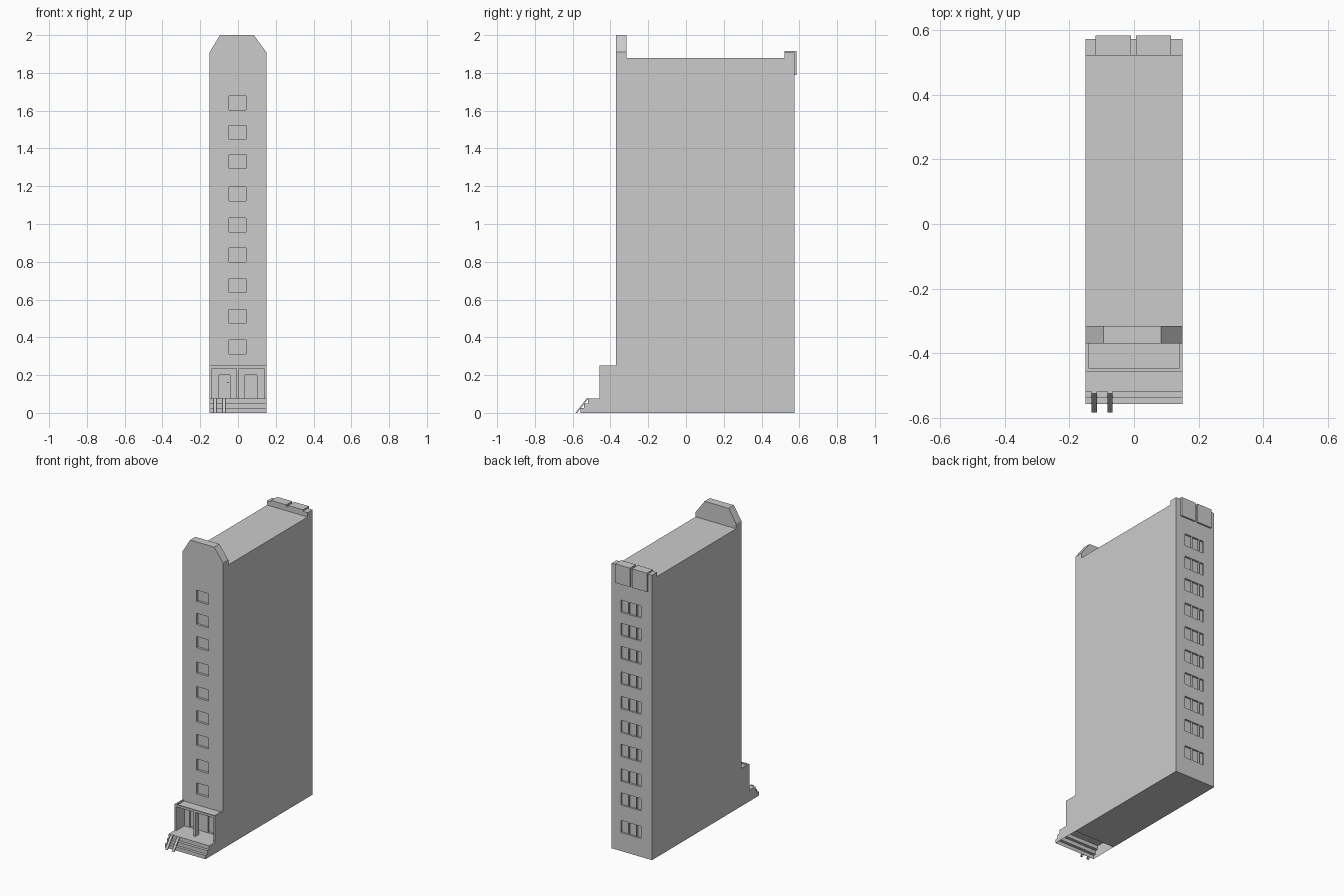
import bpy, bmesh

if "Cube" in bpy.data.objects:
    bpy.data.objects.remove(bpy.data.objects["Cube"])

FRONT, BACK, HALF = -0.371, 0.574, 0.15


def add_box(bm, x0, x1, y0, y1, z0, z1):
    v = [bm.verts.new((x, y, z)) for x in (x0, x1) for y in (y0, y1) for z in (z0, z1)]
    for f in ((0, 1, 3, 2), (4, 6, 7, 5), (0, 4, 5, 1), (2, 3, 7, 6), (0, 2, 6, 4), (1, 5, 7, 3)):
        bm.faces.new([v[i] for i in f])


def finish(name, bm):
    bmesh.ops.recalc_face_normals(bm, faces=bm.faces[:])
    me = bpy.data.meshes.new(name)
    bm.to_mesh(me)
    bm.free()
    ob = bpy.data.objects.new(name, me)
    bpy.context.collection.objects.link(ob)
    return ob


def boxes(name, *dims):
    bm = bmesh.new()
    for d in dims:
        add_box(bm, *d)
    return finish(name, bm)


def prism(name, profile, axis, a, b, open_bottom=False):
    """Extrude a 2D profile: axis 'y' takes (x, z) points, axis 'x' takes (y, z)."""
    bm = bmesh.new()
    place = (lambda p, t: (p[0], t, p[1])) if axis == 'y' else (lambda p, t: (t, p[0], p[1]))
    r0 = [bm.verts.new(place(p, a)) for p in profile]
    r1 = [bm.verts.new(place(p, b)) for p in profile]
    bm.faces.new(r0)
    bm.faces.new(r1[::-1])
    n = len(profile)
    for i in range(n):
        j = (i + 1) % n
        bm.faces.new((r0[i], r1[i], r1[j], r0[j]))
    bmesh.ops.recalc_face_normals(bm, faces=bm.faces[:])
    if open_bottom:
        low = [f for f in bm.faces if all(v.co.z < 1e-5 for v in f.verts)]
        bmesh.ops.delete(bm, geom=low, context='FACES')
        me = bpy.data.meshes.new(name)
        bm.to_mesh(me)
        bm.free()
        ob = bpy.data.objects.new(name, me)
        bpy.context.collection.objects.link(ob)
        return ob
    return finish(name, bm)


# Tower block with recessed windows and doors
tower = boxes("tower", (-HALF, HALF, FRONT, BACK, 0, 1.878))
levels = [0.35, 0.51, 0.675, 0.835, 0.995, 1.16, 1.33, 1.485, 1.64]
cuts = [(-0.047, 0.043, FRONT - 0.05, FRONT + 0.015, z - 0.037, z + 0.037) for z in levels]
for z in [0.165] + levels:
    for x0, x1 in ((0.027, 0.08), (-0.031, 0.022), (-0.067, -0.036)):
        cuts.append((x0, x1, BACK - 0.013, BACK + 0.05, z - 0.042, z + 0.04))
for x0, x1 in ((-0.101, -0.043), (0.037, 0.1)):
    cuts.append((x0, x1, FRONT - 0.05, FRONT + 0.014, 0.077, 0.2))
cutter = boxes("opening_cutter", *cuts)
cutter.hide_render = True
mod = tower.modifiers.new("openings", 'BOOLEAN')
mod.object = cutter
mod.solver = 'EXACT'
bpy.context.view_layer.objects.active = tower
bpy.ops.object.modifier_apply(modifier=mod.name)
bpy.data.objects.remove(cutter)

# Chamfered front parapet
prism("front_parapet", [(-0.15, 1.878), (0.15, 1.878), (0.15, 1.91), (0.083, 2.0),
                        (-0.095, 2.0), (-0.15, 1.91)], 'y', FRONT, FRONT + 0.055)

# Rear parapet with two hooked panels
boxes("rear_parapet", (-HALF, HALF, 0.522, BACK, 1.878, 1.907))
for i, (x0, x1) in enumerate(((-0.12, -0.009), (0.006, 0.115))):
    prism(f"rear_panel_{i + 1}", [(0.522, 1.907), (0.522, 1.917), (0.585, 1.917), (0.585, 1.79),
                                  (BACK, 1.79), (BACK, 1.907)], 'x', x0, x1)

# Entrance steps and porch floor, hollow underneath
prism("entrance_steps", [(-0.558, 0), (-0.558, 0.025), (-0.539, 0.025), (-0.539, 0.05),
                         (-0.519, 0.05), (-0.519, 0.075), (FRONT, 0.075), (FRONT, 0)],
      'x', -HALF, HALF, open_bottom=True)

# Porch walls, roof, roof rim and centre post
PF = -0.457
boxes("porch_walls", (-HALF, -0.138, PF, FRONT, 0.075, 0.235), (0.138, HALF, PF, FRONT, 0.075, 0.235))
boxes("porch_roof", (-HALF, HALF, PF, FRONT, 0.235, 0.241))
boxes("porch_rim", (-HALF, HALF, PF, PF + 0.009, 0.241, 0.25),
      (-HALF, -0.14, PF + 0.009, FRONT, 0.241, 0.25), (0.14, HALF, PF + 0.009, FRONT, 0.241, 0.25))
boxes("porch_post", (-0.009, 0.005, PF, PF + 0.04, 0.075, 0.235))

# Door knob
boxes("door_knob", (-0.057, -0.05, FRONT - 0.002, FRONT + 0.015, 0.157, 0.164))

# Pair of wheel ramps over the steps
for i, x in enumerate((-0.123, -0.074)):
    prism(f"wheel_ramp_{i + 1}", [(-0.585, 0), (-0.525, 0.078), (-0.518, 0.078), (-0.518, 0.075),
                                  (-0.576, 0)], 'x', x - 0.008, x + 0.008)
